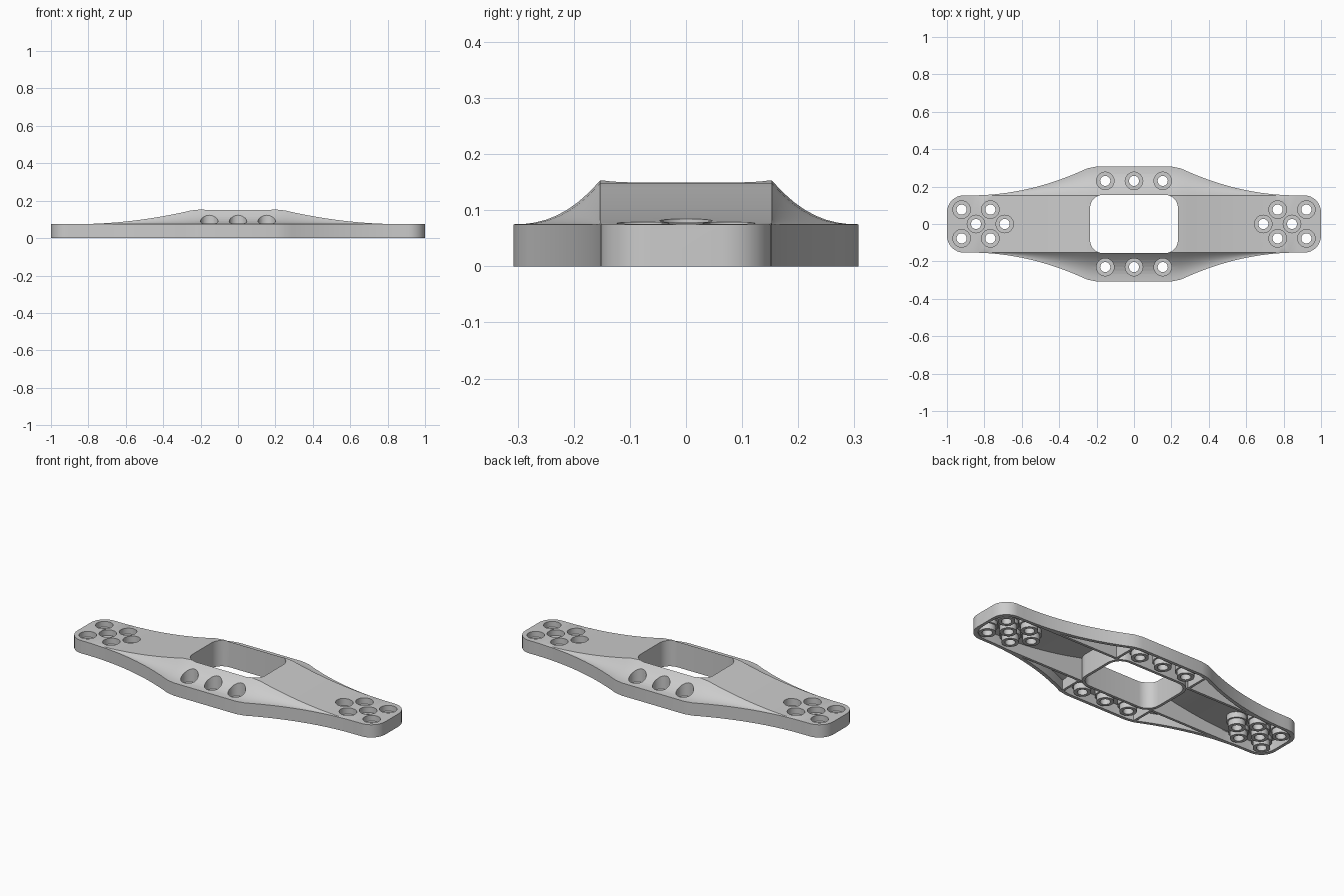
import bpy, bmesh, math

if "Cube" in bpy.data.objects:
    bpy.data.objects.remove(bpy.data.objects["Cube"])

STEPS = 8  # rows across each concave flank


def make(name, bm):
    bmesh.ops.recalc_face_normals(bm, faces=bm.faces)
    me = bpy.data.meshes.new(name)
    bm.to_mesh(me)
    bm.free()
    ob = bpy.data.objects.new(name, me)
    bpy.context.collection.objects.link(ob)
    return ob


def fall(a):
    """1 in the middle, easing to 0 near the ends."""
    return min(1.0, (max(0.0, 0.87 - a) / 0.64) ** 2)


def half_width(a, r=0.09):
    w = 0.153 + 0.154 * fall(a)
    if a > 1 - r:
        w -= r - math.sqrt(max(0, r * r - (a - 1 + r) ** 2))
    return w


def body(name, inset, drop, bottom):
    """Plate lofted along x; inset/drop shrink it for the hollow inside."""
    half = [0, 0.2, 0.25] + [0.25 + 0.62 * i / 16 for i in range(1, 17)] + [0.91]
    half += [0.91 + 0.09 * math.sin(i * math.pi / 16) for i in range(1, 9)]
    stations = [-a for a in reversed(half[1:])] + half
    bm = bmesh.new()
    rows = []
    for x in stations:
        a = abs(x)
        w = half_width(a) - inset
        c = min(0.153, w - 0.004)
        side = []
        for i in range(STEPS + 1):
            t = i / STEPS
            z = 0.075 + 0.078 * fall(a) * (1 - t) ** 2.3 - drop
            side.append((c + (w - c) * t, z))
        ring = [(-y, z) for y, z in reversed(side)] + side
        ring += [(w, bottom), (-w, bottom)]
        rows.append([bm.verts.new((x * (1 - inset), y, z)) for y, z in ring])
    n = len(rows[0])
    for p, q in zip(rows, rows[1:]):
        for i in range(n):
            j = (i + 1) % n
            bm.faces.new((p[i], p[j], q[j], q[i]))
    bm.faces.new(rows[0])
    bm.faces.new(rows[-1])
    return make(name, bm)


def cylinders(name, spots, r, z0, z1):
    bm = bmesh.new()
    for x, y in spots:
        made = bmesh.ops.create_cone(bm, cap_ends=True, segments=32, radius1=r,
                                     radius2=r, depth=z1 - z0)
        bmesh.ops.translate(bm, verts=made["verts"], vec=(x, y, (z0 + z1) / 2))
    return make(name, bm)


def rounded_block(name, hx, hy, r, z0, z1):
    bm = bmesh.new()
    loop = []
    for k, (sx, sy) in enumerate([(1, 1), (-1, 1), (-1, -1), (1, -1)]):
        for i in range(9):
            t = (k + i / 8) * math.pi / 2
            loop.append((sx * (hx - r) + r * math.cos(t), sy * (hy - r) + r * math.sin(t)))
    low = [bm.verts.new((x, y, z0)) for x, y in loop]
    high = [bm.verts.new((x, y, z1)) for x, y in loop]
    bm.faces.new(low)
    bm.faces.new(high)
    for i in range(len(loop)):
        j = (i + 1) % len(loop)
        bm.faces.new((low[i], low[j], high[j], high[i]))
    return make(name, bm)


def bars(name, x0, x1, y0, y1):
    """Four mirrored upright ribs."""
    bm = bmesh.new()
    for sx in (-1, 1):
        for sy in (-1, 1):
            v = bmesh.ops.create_cube(bm, size=1)["verts"]
            bmesh.ops.scale(bm, verts=v, vec=(x1 - x0, y1 - y0, 0.4))
            bmesh.ops.translate(bm, verts=v, vec=(sx * (x0 + x1) / 2, sy * (y0 + y1) / 2, 0.1))
    return make(name, bm)


def cut(target, tool):
    tool.hide_render = True
    m = target.modifiers.new("cut", "BOOLEAN")
    m.operation = "DIFFERENCE"
    m.solver = "EXACT"
    m.object = tool
    bpy.context.view_layer.objects.active = target
    bpy.ops.object.modifier_apply(modifier=m.name)
    bpy.data.objects.remove(tool, do_unlink=True)


# Screw socket positions: three per flank, six per end
P = 0.0768
spots = [(i * 2 * P, s * 3 * P) for i in (-1, 0, 1) for s in (-1, 1)]
for s in (-1, 1):
    spots += [(s * 9 * P, 0), (s * 11 * P, 0)]
    spots += [(s * k * P, t * P) for k in (10, 12) for t in (-1, 1)]

plate = body("hollow_plate", 0, 0, 0)

# Hollow underside, leaving bosses, sleeves, window wall and ribs standing
hollow = body("hollow", 0.018, 0.018, -0.05)
cut(hollow, rounded_block("window_wall", 0.251, 0.172, 0.085, -0.1, 0.3))
cut(hollow, bars("long_ribs", 0.23, 0.93, 0.14, 0.155))
cut(hollow, bars("cross_ribs", 0.234, 0.248, 0.145, 0.33))
cut(hollow, cylinders("sleeves", spots, 0.0538, 0.033, 0.3))
cut(hollow, cylinders("bosses", spots, 0.045, -0.1, 0.06))
cut(plate, hollow)

# Central window, sockets and through holes
cut(plate, rounded_block("window", 0.235, 0.156, 0.07, -0.1, 0.3))
cut(plate, cylinders("sockets", spots, 0.047, 0.042, 0.3))
cut(plate, cylinders("through_holes", spots, 0.027, -0.1, 0.25))

bpy.ops.object.select_all(action="DESELECT")
plate.select_set(True)
bpy.context.view_layer.objects.active = plate
bpy.ops.object.shade_smooth_by_angle(angle=math.radians(25))
